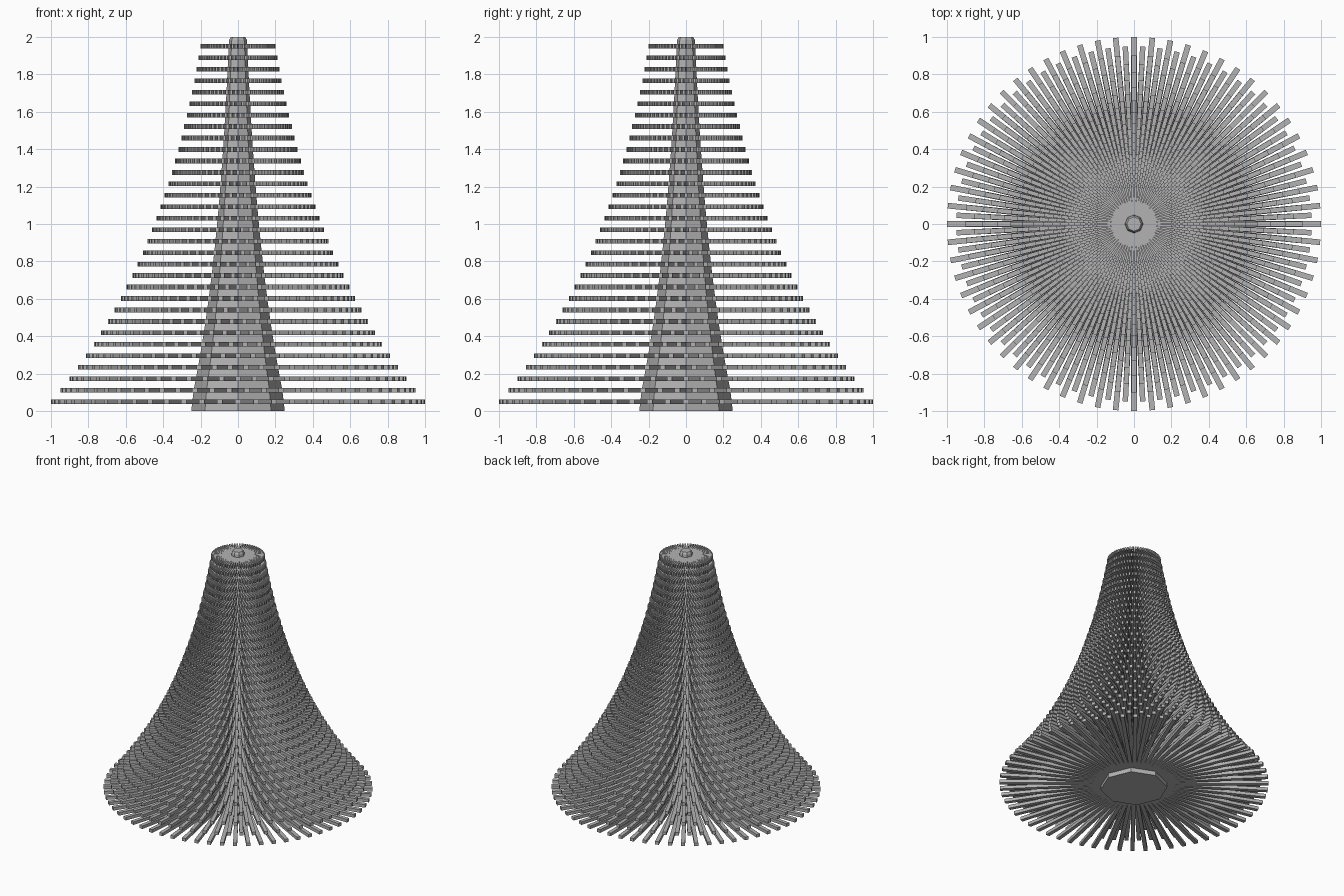
import bpy
import bmesh
import math
from mathutils import Matrix

LAYERS = 32
SPOKES = 64
TAPER = 0.2          # top size relative to the base
FIRST_Z, LAST_Z = 0.05, 1.95
THICKNESS = 0.025

cube = bpy.data.objects.get("Cube")
if cube:
    bpy.data.objects.remove(cube, do_unlink=True)

grey = bpy.data.materials.new("plain_grey")
grey.use_nodes = True
colour = (0.45, 0.45, 0.45, 1)
grey.diffuse_color = colour
grey.node_tree.nodes["Principled BSDF"].inputs["Base Color"].default_value = colour


def finish(bm, name):
    bmesh.ops.recalc_face_normals(bm, faces=bm.faces)
    mesh = bpy.data.meshes.new(name)
    bm.to_mesh(mesh)
    bm.free()
    mesh.materials.append(grey)
    obj = bpy.data.objects.new(name, mesh)
    bpy.context.collection.objects.link(obj)


def layer(i):
    """Height and relative size of one layer."""
    t = i / (LAYERS - 1)
    return FIRST_Z + (LAST_Z - FIRST_Z) * t, TAPER ** t


# Eight-sided trunk with a concave taper and a small chamfered tip
profile = [(0, 0.25)]
profile += [(z, 0.25 * s) for z, s in map(layer, range(1, LAYERS))]
profile += [(1.985, 0.047), (2, 0.038)]
bm = bmesh.new()
rings = []
for z, r in profile:
    rings.append([bm.verts.new((r * math.cos(k * math.pi / 4),
                                r * math.sin(k * math.pi / 4), z))
                  for k in range(8)])
for low, high in zip(rings, rings[1:]):
    for k in range(8):
        n = (k + 1) % 8
        bm.faces.new((low[k], low[n], high[n], high[k]))
bm.faces.new(rings[0])
bm.faces.new(rings[-1])
finish(bm, "trunk")

# Rings of straight spokes, alternate rings turned by half a step
for i in range(LAYERS):
    z, s = layer(i)
    inner, width = 0.15 * s, 0.03 * s ** 0.6
    length = s - inner
    shape = (Matrix.Translation((inner + length / 2, 0, z))
             @ Matrix.Diagonal((length, width, THICKNESS, 1)))
    bm = bmesh.new()
    for k in range(SPOKES):
        angle = (k + 0.5 * (i % 2)) * math.tau / SPOKES
        bmesh.ops.create_cube(bm, size=1, matrix=Matrix.Rotation(angle, 4, "Z") @ shape)
    finish(bm, f"spoke_ring_{i + 1}")
